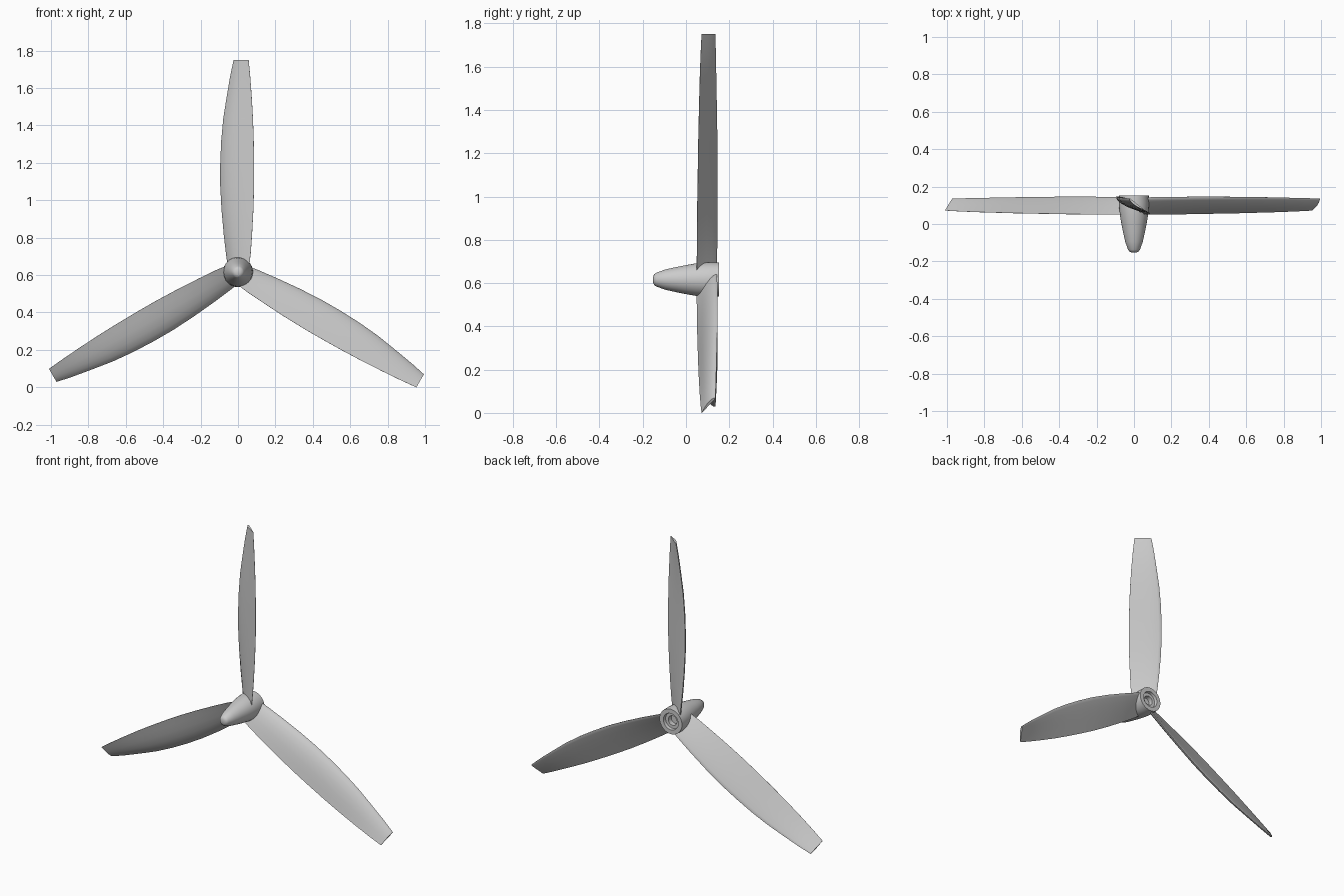
import bpy, bmesh, math
from mathutils import Matrix, Vector

if "Cube" in bpy.data.objects:
    bpy.data.objects.remove(bpy.data.objects["Cube"])

HUB_Z = 0.616


def finish(name, bm, angle):
    bmesh.ops.recalc_face_normals(bm, faces=bm.faces)
    me = bpy.data.meshes.new(name)
    bm.to_mesh(me)
    bm.free()
    ob = bpy.data.objects.new(name, me)
    bpy.context.collection.objects.link(ob)
    bpy.ops.object.select_all(action='DESELECT')
    ob.select_set(True)
    bpy.context.view_layer.objects.active = ob
    bpy.ops.object.shade_smooth_by_angle(angle=math.radians(angle))
    return ob


# Spinner hub: (radius, y) profile turned about the y axis, with stepped recess at the back
profile = [(0, -0.153), (0.014, -0.152), (0.025, -0.147), (0.032, -0.137),
           (0.047, -0.095), (0.058, -0.045), (0.067, 0.0), (0.075, 0.045),
           (0.079, 0.085), (0.080, 0.115), (0.079, 0.153),
           (0.052, 0.153), (0.049, 0.135), (0.030, 0.135), (0.030, 0.105), (0, 0.105)]
bm = bmesh.new()
vs = [bm.verts.new((r, y, HUB_Z)) for r, y in profile]
es = [bm.edges.new(p) for p in zip(vs, vs[1:])]
bmesh.ops.spin(bm, geom=vs + es, cent=(0, 0, HUB_Z), axis=(0, 1, 0),
               angle=2 * math.pi, steps=32, use_merge=True)
bmesh.ops.remove_doubles(bm, verts=bm.verts, dist=1e-5)
finish("spinner_hub", bm, 35)

# Blade stations: radius, left x, right x, front y, back y
stations = [(0.035, -0.055, 0.060, 0.050, 0.142),
            (0.10, -0.064, 0.068, 0.050, 0.144),
            (0.20, -0.076, 0.075, 0.051, 0.145),
            (0.33, -0.088, 0.082, 0.052, 0.146),
            (0.46, -0.095, 0.086, 0.054, 0.146),
            (0.58, -0.095, 0.086, 0.056, 0.145),
            (0.70, -0.090, 0.084, 0.058, 0.144),
            (0.82, -0.079, 0.080, 0.061, 0.142),
            (0.94, -0.060, 0.073, 0.064, 0.140),
            (1.05, -0.041, 0.065, 0.068, 0.138),
            (1.134, -0.023, 0.057, 0.072, 0.136)]
# Airfoil: (chord fraction, offset towards the front as share of chord)
foil = [(0, 0), (0.02, 0.035), (0.08, 0.07), (0.2, 0.10), (0.38, 0.11), (0.6, 0.085),
        (0.8, 0.045), (1, 0.003), (1, -0.003), (0.8, -0.008), (0.55, -0.015),
        (0.3, -0.02), (0.1, -0.018), (0.02, -0.012)]


def section(bm, r, left, right, front, back):
    a, b = Vector((left, back, r)), Vector((right, front, r))
    c = b - a
    n = Vector((c.y, -c.x, 0))
    return [bm.verts.new(a + c * t + n * h) for t, h in foil]


# Three twisted blades around the hub
for i in range(3):
    bm = bmesh.new()
    rings = [section(bm, *s) for s in stations]
    k = len(foil)
    for p, q in zip(rings, rings[1:]):
        for j in range(k):
            bm.faces.new((p[j], p[(j + 1) % k], q[(j + 1) % k], q[j]))
    bm.faces.new(rings[0])
    bm.faces.new(rings[-1])
    bm.transform(Matrix.Translation((0, 0, HUB_Z)) @
                 Matrix.Rotation(i * math.radians(120), 4, 'Y'))
    finish(f"blade_{i + 1}", bm, 40)
